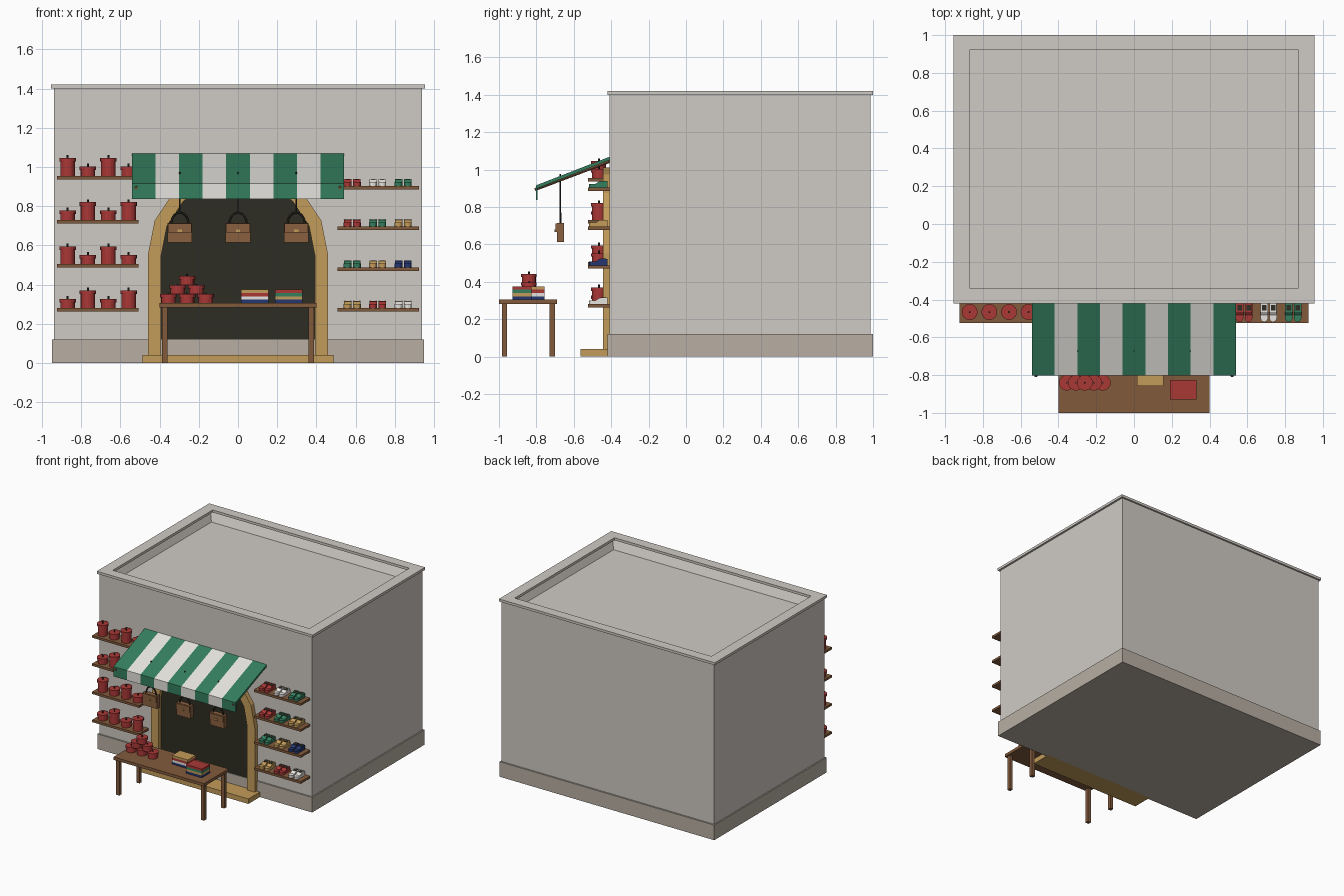
import bpy, bmesh, math
from mathutils import Vector, Matrix

if "Cube" in bpy.data.objects:
    bpy.data.objects.remove(bpy.data.objects["Cube"])

def mat(name, rgb):
    m = bpy.data.materials.new(name)
    lin = [((c / 255 + 0.055) / 1.055) ** 2.4 for c in rgb]
    m.diffuse_color = (*lin, 1)
    m.use_nodes = True
    m.node_tree.nodes["Principled BSDF"].inputs["Base Color"].default_value = m.diffuse_color
    return m

WALL = mat("wall_grey", (207, 202, 196))
BASE = mat("plinth_beige", (184, 175, 163))
GREEN = mat("awning_green", (52, 126, 95))
WHITE = mat("cloth_white", (230, 228, 223))
GOLD = mat("trim_gold", (196, 156, 90))
DARK = mat("doorway_dark", (46, 45, 35))
WOOD = mat("wood_brown", (130, 90, 60))
RED = mat("box_red", (170, 56, 54))
BLUE = mat("cloth_blue", (36, 54, 110))
LEATHER = mat("leather_brown", (138, 96, 64))

def finish(name, bm, *mats):
    bmesh.ops.recalc_face_normals(bm, faces=bm.faces)
    me = bpy.data.meshes.new(name)
    bm.to_mesh(me)
    bm.free()
    for m in mats:
        me.materials.append(m)
    ob = bpy.data.objects.new(name, me)
    bpy.context.collection.objects.link(ob)
    return ob

def add_box(bm, x0, x1, y0, y1, z0, z1):
    M = Matrix.Translation(((x0 + x1) / 2, (y0 + y1) / 2, (z0 + z1) / 2)) @ \
        Matrix.Diagonal((x1 - x0, y1 - y0, z1 - z0, 1))
    return bmesh.ops.create_cube(bm, size=1, matrix=M)["verts"]

def box(name, m, *dims):
    bm = bmesh.new()
    add_box(bm, *dims)
    return finish(name, bm, m)

def add_rod(bm, a, b, r, sides=8):
    a, b = Vector(a), Vector(b)
    d = b - a
    M = Matrix.Translation((a + b) / 2) @ d.to_track_quat("Z", "Y").to_matrix().to_4x4()
    vs = bmesh.ops.create_cone(bm, cap_ends=True, segments=sides, radius1=r,
                               radius2=r, depth=d.length, matrix=M)["verts"]
    return {f for v in vs for f in v.link_faces}

def prism(name, m, pts, offset):
    """Extrude a closed outline by an offset vector."""
    bm = bmesh.new()
    f = bm.faces.new([bm.verts.new(p) for p in pts])
    ex = bmesh.ops.extrude_face_region(bm, geom=[f])["geom"]
    bmesh.ops.translate(bm, vec=offset, verts=[v for v in ex if isinstance(v, bmesh.types.BMVert)])
    return finish(name, bm, m)

# Building: walls with a sunken roof, plinth and coping ring
bm = bmesh.new()
add_box(bm, -.94, .94, -.408, .987, .1, 1.405)
bm.faces.ensure_lookup_table()
top = max(bm.faces, key=lambda f: f.calc_center_median().z)
bmesh.ops.inset_region(bm, faces=[top], thickness=.066)
bmesh.ops.translate(bm, vec=(0, 0, -.095), verts=top.verts)
finish("walls_and_roof", bm, WALL)
box("plinth", BASE, -.95, .95, -.42, 1, 0, .12)
bm = bmesh.new()
for d in [(-.955, .955, -.42, -.34), (-.955, .955, .922, 1), (-.955, -.87, -.34, .922), (.87, .955, -.34, .922)]:
    add_box(bm, *d, 1.4, 1.42)
finish("coping", bm, WALL)

# Arched doorway with trim and step
def arch(r, z0, y, spring=.55, n=8):
    arc = [(r * math.cos(math.pi * i / n), y, spring + r * math.sin(math.pi * i / n)) for i in range(n + 1)]
    return [(r, y, z0)] + arc + [(-r, y, z0)]

prism("doorway", DARK, arch(.41, .11, -.415), (0, .01, 0))
outer, inner = arch(.46, .03, -.444), arch(.392, .03, -.444)
bm = bmesh.new()
vo, vi = [bm.verts.new(p) for p in outer], [bm.verts.new(p) for p in inner]
faces = [bm.faces.new((vo[i], vo[i + 1], vi[i + 1], vi[i])) for i in range(len(vo) - 1)]
ex = bmesh.ops.extrude_face_region(bm, geom=faces)["geom"]
bmesh.ops.translate(bm, vec=(0, .04, 0), verts=[v for v in ex if isinstance(v, bmesh.types.BMVert)])
finish("door_trim", bm, GOLD)
box("door_step", GOLD, -.487, .487, -.565, -.4, 0, .04)

# Striped awning: sloped sheet with a hanging valance
for i in range(9):
    x = -.54 + .12 * i
    prof = [(-.405, 1.07), (-.803, .915), (-.803, .837), (-.793, .837), (-.793, .9), (-.405, 1.052)]
    prism(f"awning_stripe_{i}", WHITE if i % 2 else GREEN, [(x, y, z) for y, z in prof], (.12, 0, 0))
bm = bmesh.new()
for x in (-.52, .52):
    add_rod(bm, (x, -.405, 1.045), (x, -.808, .893), .008)
finish("awning_arms", bm, WOOD)

# Hat boxes: drum, wider lid and a thin knob
def hat_box(x, y, z, h, knob=.015):
    bm = bmesh.new()
    add_rod(bm, (x, y, z), (x, y, z + h - .018), .037, 16)
    add_rod(bm, (x, y, z + h - .018), (x, y, z + h), .042, 16)
    for f in add_rod(bm, (x, y, z + h), (x, y, z + h + knob), .005):
        f.material_index = 1
    finish("hat_box", bm, RED, DARK)

# Left shelves
for r in range(4):
    z = .28 + .225 * r
    box("left_shelf", WOOD, -.923, -.507, -.525, -.4, z - .018, z)
    for i in range(4):
        hat_box(-.87 + .104 * i, -.466, z, .09 if (r + i) % 2 else .047)

# Shoes: round-toed sole and vamp, higher heel part with dark opening
def shoe(x, z, m):
    toe = [(x + .02 * math.cos(a), -.497 - .022 * math.sin(a), z)
           for a in [math.pi * k / 6 for k in range(7)]]
    prism("shoe_toe", m, toe + [(x - .02, -.42, z), (x + .02, -.42, z)], (0, 0, .02))
    side = [(-.421, z + .015), (-.49, z + .015), (-.465, z + .033), (-.421, z + .035)]
    prism("shoe_upper", m, [(x - .019, y, q) for y, q in side], (.038, 0, 0))
    box("shoe_opening", DARK, x - .012, x + .012, -.457, -.428, z + .03, z + .0355)

# Right shelves
rows = [(GOLD, RED, WHITE), (GREEN, GOLD, BLUE), (RED, GREEN, GOLD), (RED, WHITE, GREEN)]
for r, cols in enumerate(rows):
    z = .28 + .208 * r
    box("right_shelf", WOOD, .507, .923, -.525, -.4, z - .018, z)
    for i, m in enumerate(cols):
        for s in (-.0235, .0235):
            shoe(.583 + .13 * i + s, z, m)

# Hanging bags
for x in (-.297, 0, .297):
    box("bag_body", LEATHER, x - .063, x + .063, -.69, -.653, .614, .714)
    box("bag_flap", LEATHER, x - .06, x + .06, -.698, -.688, .665, .712)
    box("bag_clasp", GOLD, x - .011, x + .011, -.703, -.696, .667, .68)
    bm = bmesh.new()
    arc = [(x + .045 * math.cos(math.pi * k / 8), -.672, .708 + .06 * math.sin(math.pi * k / 8)) for k in range(9)]
    for a, b in zip(arc, arc[1:]):
        add_rod(bm, a, b, .006, 6)
    finish("bag_handle", bm, DARK)
    bm = bmesh.new()
    add_rod(bm, (x, -.672, .765), (x, -.672, .975), .004, 6)
    finish("bag_cord", bm, DARK)

# Table
box("table_top", WOOD, -.4, .4, -1, -.69, .282, .305)
for x in (-.375, .375):
    for y in (-.97, -.715):
        box("table_leg", WOOD, x - .014, x + .014, y - .014, y + .014, 0, .283)

# Pyramid of hat boxes on the table
for lvl in range(3):
    for i in range(3 - lvl):
        hat_box(-.355 + .0475 * lvl + .095 * i, -.84, .305 + .046 * lvl, .046, .012 if lvl == 2 else .005)

# Folded cloth stacks
for x, y, cols in [(.086, -.807, (BLUE, WHITE, RED, GOLD)), (.26, -.877, (BLUE, GOLD, GREEN, RED))]:
    for k, m in enumerate(cols):
        box("folded_cloth", m, x - .07, x + .07, y - .051, y + .051, .305 + .0175 * k, .3225 + .0175 * k)
